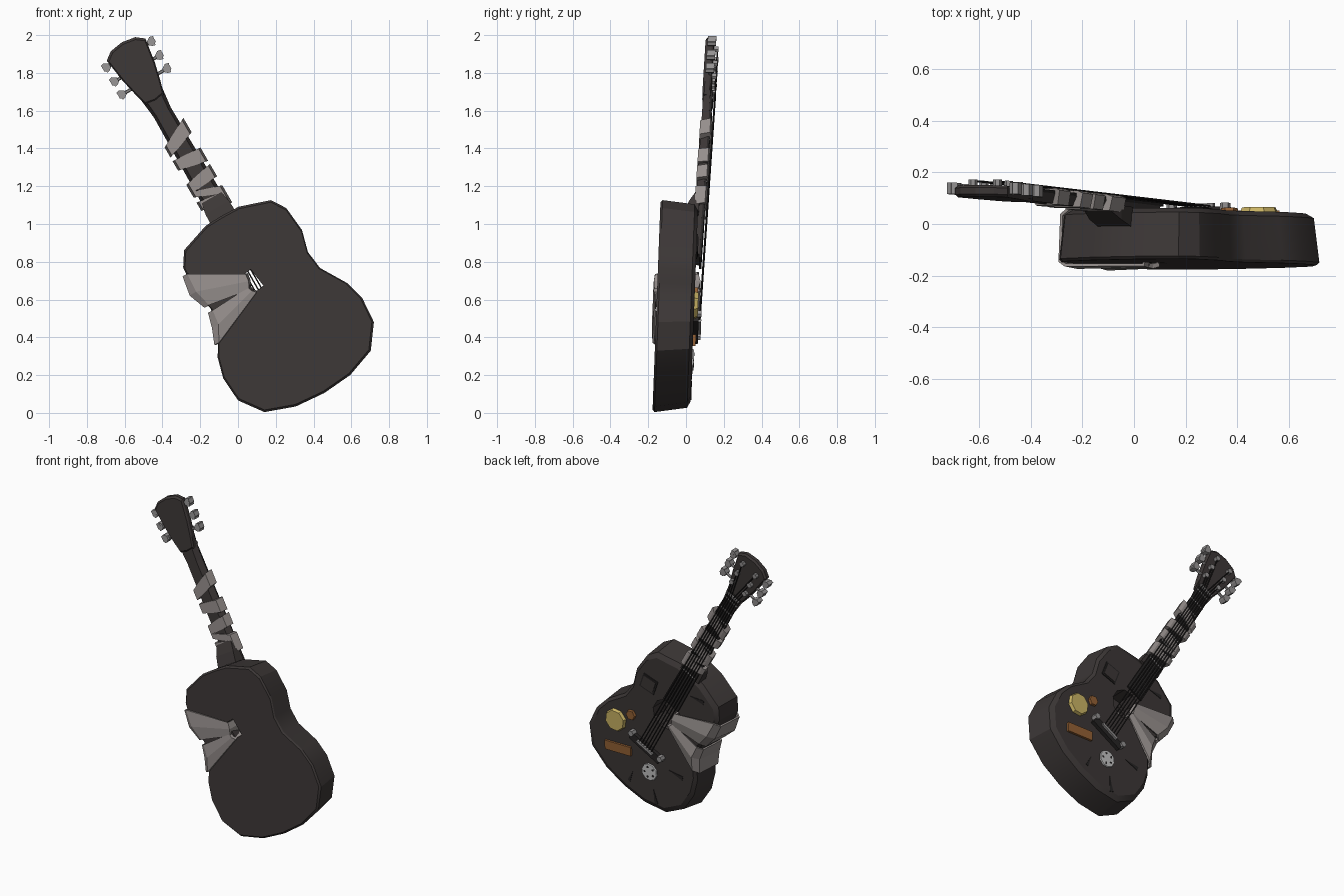
import bpy, bmesh, math
from mathutils import Matrix, Vector

if "Cube" in bpy.data.objects:
    bpy.data.objects.remove(bpy.data.objects["Cube"])

C, S = math.cos(math.pi / 6), 0.5
# Local axes: x across, y out of the soundboard, z along the neck (leaning 30 degrees)
BODY = Matrix(((C, 0, -S, -.1), (.019, 1, .033, .041), (S, 0, C, 1.07), (0, 0, 0, 1)))
NECK = Matrix(((C, 0, -S, -.1), (0, 1, .06, 0), (S, 0, C, 1.07), (0, 0, 0, 1)))


def material(name, *rgb):
    m = bpy.data.materials.new(name)
    m.use_nodes = True
    m.diffuse_color = (*rgb, 1)
    m.node_tree.nodes["Principled BSDF"].inputs["Base Color"].default_value = (*rgb, 1)
    return m


WOOD = material("dark wood", .045, .038, .037)
BLACK = material("black", .02, .018, .018)
CLOTH = material("grey cloth", .30, .27, .26)
METAL = material("grey metal", .30, .29, .29)
GOLD = material("gold", .60, .46, .13)
ORANGE = material("orange brown", .30, .12, .035)
PALE = material("pale metal", .55, .55, .55)


def add(name, bm, mat, frame):
    bmesh.ops.recalc_face_normals(bm, faces=bm.faces)
    me = bpy.data.meshes.new(name)
    bm.to_mesh(me)
    bm.free()
    me.transform(frame)
    me.materials.append(mat)
    ob = bpy.data.objects.new(name, me)
    bpy.context.collection.objects.link(ob)
    return ob


def loft(name, rings, mat, frame):
    """Skin closed rings of equal length and cap both ends."""
    bm = bmesh.new()
    loops = [[bm.verts.new(p) for p in r] for r in rings]
    n = len(loops[0])
    for a, b in zip(loops, loops[1:]):
        for i in range(n):
            bm.faces.new((a[i], a[(i + 1) % n], b[(i + 1) % n], b[i]))
    bm.faces.new(loops[0])
    bm.faces.new(loops[-1])
    return add(name, bm, mat, frame)


def box(name, centre, size, mat, frame, roll=0):
    bm = bmesh.new()
    m = Matrix.Translation(centre) @ Matrix.Rotation(math.radians(roll), 4, 'Y') @ Matrix.Diagonal((*size, 1))
    bmesh.ops.create_cube(bm, size=1, matrix=m)
    return add(name, bm, mat, frame)


def rod(name, a, b, r, sides, mat, frame, r2=None):
    a, b = Vector(a), Vector(b)
    bm = bmesh.new()
    m = Matrix.Translation((a + b) / 2) @ (b - a).to_track_quat('Z', 'Y').to_matrix().to_4x4()
    bmesh.ops.create_cone(bm, cap_ends=True, segments=sides, radius1=r, radius2=r2 or r,
                          depth=(b - a).length, matrix=m)
    return add(name, bm, mat, frame)


def local(x, z):
    dx, dz = x + .1, z - 1.07
    return C * dx + S * dz, C * dz - S * dx


def outline(half):
    return half + [(-t, s) for t, s in reversed(half) if t > 0]


# Body: mirrored outline lofted from the back to the narrower soundboard
half = [(0, -.03), (.10, -.033), (.265, -.088), (.315, -.165), (.329, -.308), (.298, -.424),
        (.311, -.529), (.395, -.669), (.425, -.78), (.415, -.92), (.325, -1.043), (.167, -1.10), (0, -1.114)]
body_line = outline(half)
levels = [(.98, -.178), (1, -.167), (.96, .004), (.90, .022)]
body = loft("body", [[(t * k, w, -.57 + (s + .57) * k) for t, s in body_line] for k, w in levels], WOOD, BODY)

# Sound hole, with a rough break through the back
cutters = [rod("sound_hole_cutter", (0, -.10, -.42), (0, .1, -.42), .10, 10, BLACK, BODY),
           box("break_cutter", (-.03, -.1, -.41), (.055, .3, .11), BLACK, BODY, -8)]
bpy.context.view_layer.objects.active = body
body.select_set(True)
for c in cutters:
    mod = body.modifiers.new("hole", 'BOOLEAN')
    mod.operation, mod.solver, mod.object = 'DIFFERENCE', 'EXACT', c
    bpy.ops.object.modifier_apply(modifier=mod.name)
    bpy.data.objects.remove(c)
bpy.ops.object.shade_smooth_by_angle(angle=math.radians(25))

# Neck, fingerboard and heel
loft("neck", [[(-h, .088, s), (-h * .7, .05, s), (h * .7, .05, s), (h, .088, s)]
              for s, h in ((-.3, .062), (.1, .06), (.6, .052), (.74, .068))], WOOD, NECK)
loft("fingerboard", [[(-h, .088, s), (-h, .1, s), (h, .1, s), (h, .088, s)]
                     for s, h in ((-.32, .062), (.71, .05))], BLACK, NECK)
loft("heel", [[(-h, .07, s), (-h, w, s), (h, w, s), (h, .07, s)]
              for s, h, w in ((-.06, .075, -.01), (.02, .072, .015), (.08, .06, .045))], WOOD, NECK)
for i in range(9):
    box("fret", (0, .101, .66 - i * .085), (.105, .006, .008), METAL, NECK)

# Headstock with bevelled rim
head = outline([(0, 1.03), (.075, 1.018), (.118, .985), (.098, .85), (.075, .75), (.055, .68), (0, .67)])
loft("headstock", [[(t * k, w, .85 + (s - .85) * k) for t, s in head]
                   for k, w in ((.93, .045), (1, .055), (1, .08), (.93, .09))], WOOD, NECK)

# Tuning pegs, posts, strings
for side in (-1, 1):
    for i, s in enumerate((.79, .87, .955)):
        rod("peg_shaft", (side * .07, .08, s), (side * .14, .08, s), .009, 6, METAL, NECK)
        rod("peg_button", (side * .137, .058, s), (side * .137, .102, s), .024, 6, METAL, NECK)
        box("peg_grip", (side * .143, .08, s), (.022, .045, .05), METAL, NECK, side * 15)
        rod("string_post", (side * .055, .085, s), (side * .055, .115, s), .017, 6, METAL, NECK)
        across = side * (.043 - i * .017)
        rod("string_end", (side * .055, .109, s), (across * .9, .112, .70), .004, 5, BLACK, NECK)
        rod("string", (across * .9, .112, .70), (across * 1.15, .112, -.71), .004, 5, BLACK, NECK)
box("nut", (0, .102, .70), (.1, .022, .014), METAL, NECK)

# Bridge with end knobs
box("bridge", (0, .033, -.72), (.24, .03, .05), BLACK, BODY)
box("saddle", (0, .05, -.71), (.13, .024, .016), METAL, BODY)
for t in (-.12, .12):
    rod("bridge_knob", (t, .02, -.70), (t, .062, -.70), .02, 6, METAL, BODY)


# Badges and patches on the soundboard
def badge(name, x, z, r, sides, height, mat, r2=None):
    t, s = local(x, z)
    return rod(name, (t, .015, s), (t, height, s), r, sides, mat, BODY, r2)


badge("gold_badge", .485, .57, .078, 8, .042, GOLD, .068)
badge("orange_badge", .37, .635, .036, 6, .038, ORANGE, .032)
badge("pale_badge", .245, .28, .06, 10, .03, PALE, .055)
for a in range(5):
    angle = a * math.tau / 5
    badge("badge_dot", .245 + .034 * math.cos(angle), .28 + .034 * math.sin(angle), .008, 5, .032, BLACK)
t, s = local(.47, .385)
box("orange_plate", (t, .026, s), (.19, .022, .06), ORANGE, BODY, 30)
t, s = local(.235, .88)
box("dark_patch", (t, .024, s), (.11, .008, .10), BLACK, BODY, 10)
box("dark_patch_centre", (t, .027, s), (.09, .008, .08), WOOD, BODY, 10)

# Cracks as thin dark wedges
for x, z, dx, dz in ((.20, .07, .02, .10), (.0, .30, .10, .03), (-.17, .86, .10, .02), (.40, .18, -.03, .07)):
    p, q = Vector((x, z)), Vector((x + dx, z + dz))
    n = Vector((-dz, dx)) * .13
    tri = [local(*v) for v in (p - n, q, p + n)]
    loft("crack", [[(a, w, b) for a, b in tri] for w in (.018, .025)], BLACK, BODY)


# Cloth bands around the neck
def neck_band(s, tilt, height):
    k = math.tan(math.radians(tilt))
    ring = [(-.082, .10), (-.07, .045), (.07, .045), (.082, .10), (.06, .109), (-.06, .109)]
    loft("neck_wrap", [[(t, w, s + t * k + e * (1 + t * 2)) for t, w in ring]
                       for e in (-height / 2, height / 2)], CLOTH, NECK)


for band in ((.44, 24, .075), (.31, -8, .07), (.19, 8, .065), (.115, -20, .04), (.055, -12, .06)):
    neck_band(*band)


# Cloth bands around the waist, from the sound hole to the break in the back
def waist_band(edge, hole):
    bm = bmesh.new()
    rows = []
    for i, ((et, es), (ht, hs)) in enumerate(zip(edge, hole)):
        lift = .012 if i == 1 else 0
        path = [(ht, .0, hs), (ht, .034 + lift, hs), (et * .91, .034 + lift, es), (et - .006, .008, es),
                (et - .014 - lift, -.172, es), (et + .01, -.187 - lift / 2, es),
                (ht, -.187 - lift / 2, hs), (ht + .01, -.12, hs)]
        rows.append([bm.verts.new(p) for p in path])
    for a, b in zip(rows, rows[1:]):
        for j in range(len(a) - 1):
            bm.faces.new((a[j], a[j + 1], b[j + 1], b[j]))
    ob = add("waist_wrap", bm, CLOTH, BODY)
    mod = ob.modifiers.new("thickness", 'SOLIDIFY')
    mod.thickness, mod.offset = .012, 0


waist_band([(-.322, -.205), (-.328, -.31), (-.305, -.405)], [(-.05, -.36), (-.055, -.40), (-.075, -.44)])
waist_band([(-.302, -.44), (-.312, -.52), (-.358, -.605)], [(-.075, -.43), (-.065, -.455), (-.048, -.475)])
